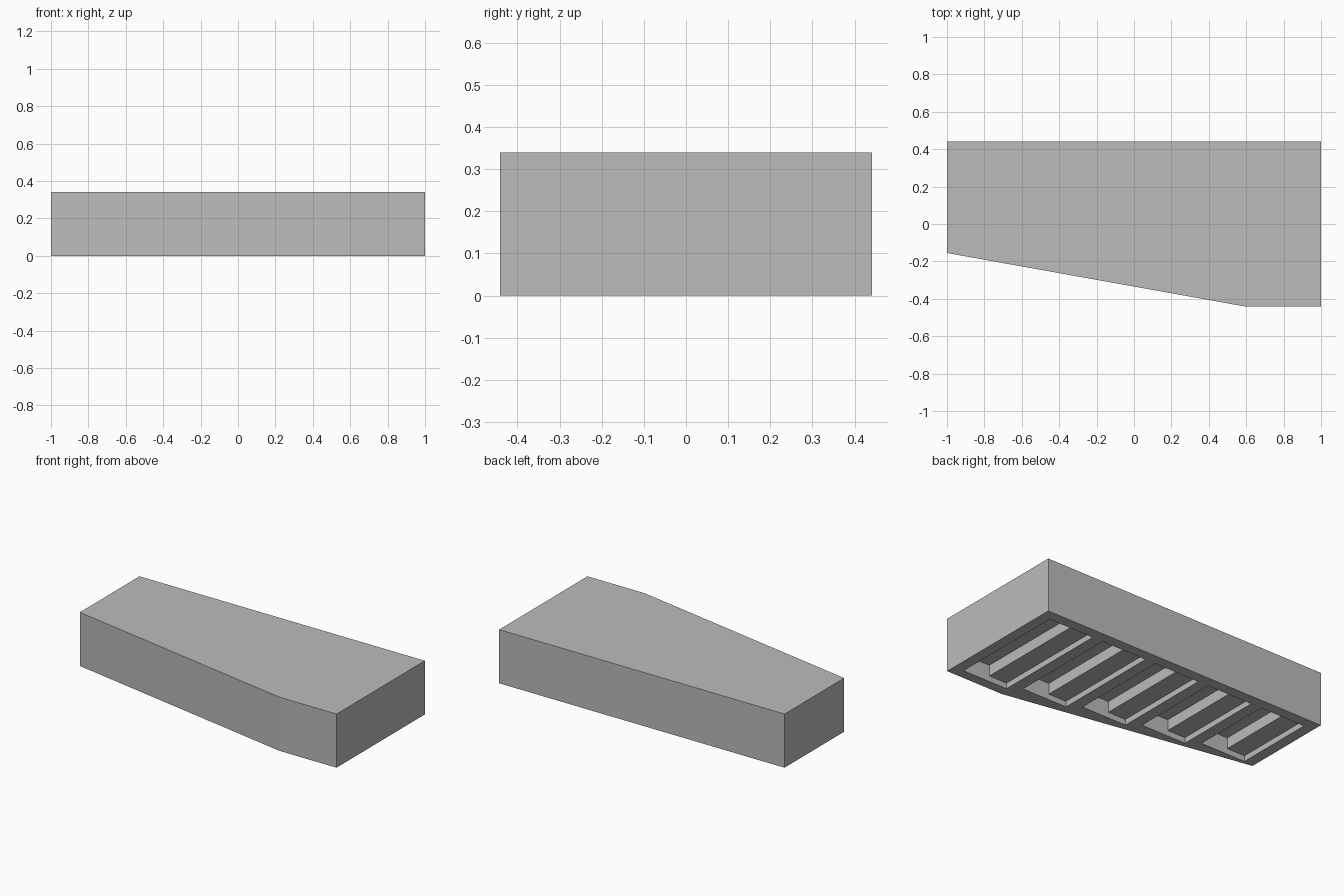
import bpy
import bmesh
from mathutils import Vector

old = bpy.data.objects.get("Cube")
if old:
    bpy.data.objects.remove(old, do_unlink=True)

HEIGHT = 0.34
BACK = 0.442

grey = bpy.data.materials.new("plain grey")
grey.use_nodes = True
colour = (0.5, 0.5, 0.5, 1)
grey.diffuse_color = colour
grey.node_tree.nodes["Principled BSDF"].inputs["Base Color"].default_value = colour


def prism(name, points, direction):
    """Extrude a closed outline into a solid."""
    bm = bmesh.new()
    face = bm.faces.new([bm.verts.new(p) for p in points])
    result = bmesh.ops.extrude_face_region(bm, geom=[face])
    moved = [g for g in result["geom"] if isinstance(g, bmesh.types.BMVert)]
    bmesh.ops.translate(bm, verts=moved, vec=Vector(direction))
    bmesh.ops.recalc_face_normals(bm, faces=bm.faces)
    mesh = bpy.data.meshes.new(name)
    bm.to_mesh(mesh)
    bm.free()
    mesh.materials.append(grey)
    obj = bpy.data.objects.new(name, mesh)
    bpy.context.collection.objects.link(obj)
    return obj


# Tapered block
outline = [(-1, BACK), (-1, -0.155), (0.6, -BACK), (1, -BACK), (1, BACK)]
block = prism("tapered_block", [(x, y, 0) for x, y in outline], (0, 0, HEIGHT))

# Stepped pockets in the underside, shorter towards the narrow end
cutters = []
for i in range(5):
    centre = 0.775 - 0.3875 * i
    front = -0.379 + 0.0585 * i
    left, right = centre + 0.157, centre - 0.157
    step = left - 0.188
    profile = [(left, -0.05), (left, 0.105), (step, 0.105),
               (step, 0.036), (right, 0.036), (right, -0.05)]
    pocket = prism("pocket_cutter", [(x, front, z) for x, z in profile],
                   (0, 0.375 - front, 0))
    pocket.hide_render = True
    cutters.append(pocket)
    cut = block.modifiers.new("pocket", "BOOLEAN")
    cut.operation = "DIFFERENCE"
    cut.solver = "EXACT"
    cut.object = pocket

# Apply the cuts and discard the cutters
bpy.context.view_layer.update()
graph = bpy.context.evaluated_depsgraph_get()
carved = bpy.data.meshes.new_from_object(block.evaluated_get(graph))
block.modifiers.clear()
block.data = carved
for pocket in cutters:
    bpy.data.objects.remove(pocket, do_unlink=True)
